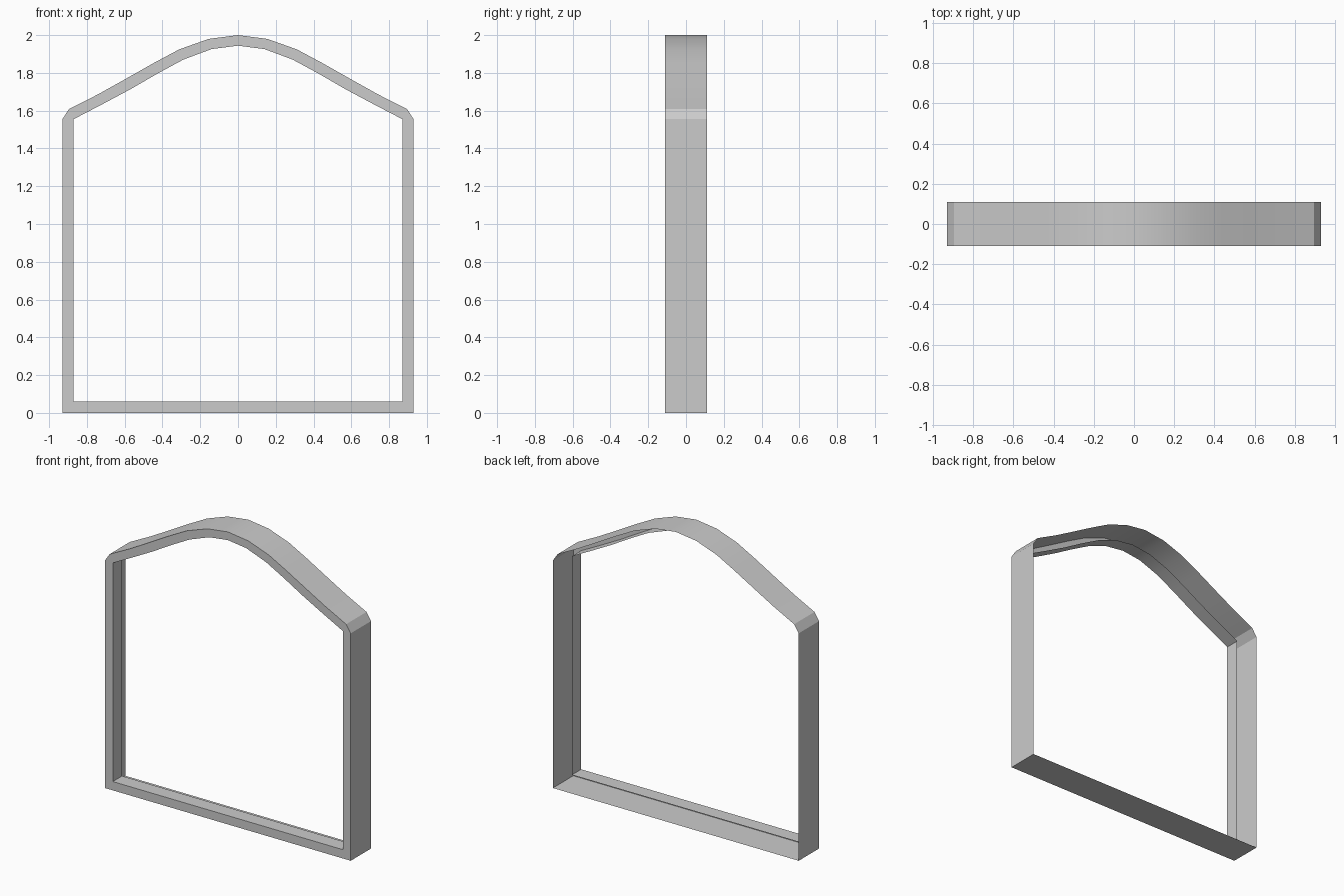
import bpy
import bmesh
import math

cube = bpy.data.objects.get("Cube")
if cube:
    bpy.data.objects.remove(cube, do_unlink=True)

FRONT, LIP, BACK = -0.11, -0.01, 0.11

# Right half of the outline, bottom to top, as (x, z) pairs: outer edge, inner edge
half = [
    ((0.93, 0.0), (0.87, 0.06)),
    ((0.93, 1.555), (0.87, 1.555)),
    ((0.895, 1.608), (0.87, 1.555)),
    ((0.74, 1.687), (0.72, 1.633)),
    ((0.595, 1.768), (0.57, 1.713)),
    ((0.445, 1.853), (0.425, 1.797)),
    ((0.31, 1.925), (0.29, 1.87)),
    ((0.155, 1.98), (0.14, 1.926)),
]
apex = [((0.0, 2.0), (0.0, 1.944))]


def flip(pair):
    return tuple((-x, z) for x, z in pair)


outline = half + apex + [flip(p) for p in reversed(half)]
count = len(outline)

bm = bmesh.new()


def ring(side, y):
    """Loop of vertices along the outer (0) or inner (1) edge at depth y."""
    found = {}
    loop = []
    for pair in outline:
        x, z = pair[side]
        if (x, z) not in found:
            found[(x, z)] = bm.verts.new((x, y, z))
        loop.append(found[(x, z)])
    return loop


def band(a, b):
    """Bridge two loops, skipping collapsed corners."""
    for i in range(count):
        j = (i + 1) % count
        corners = list(dict.fromkeys([a[i], b[i], b[j], a[j]]))
        if len(corners) > 2:
            bm.faces.new(corners)


# Open-backed shell: full-depth rim, front face, shallow inner lip
rim_back = ring(0, BACK)
rim_front = ring(0, FRONT)
lip_front = ring(1, FRONT)
lip_back = ring(1, LIP)
band(rim_front, rim_back)
band(lip_front, rim_front)
band(lip_back, lip_front)

mesh = bpy.data.meshes.new("arched_frame")
bm.to_mesh(mesh)
bm.free()
frame = bpy.data.objects.new("arched_frame", mesh)
bpy.context.collection.objects.link(frame)

# Plain grey finish
grey = bpy.data.materials.new("light_grey")
grey.use_nodes = True
colour = (0.6, 0.6, 0.6, 1.0)
grey.diffuse_color = colour
grey.node_tree.nodes["Principled BSDF"].inputs["Base Color"].default_value = colour
mesh.materials.append(grey)

# Smooth arch, crisp corners
bpy.ops.object.select_all(action='DESELECT')
frame.select_set(True)
bpy.context.view_layer.objects.active = frame
bpy.ops.object.shade_smooth_by_angle(angle=math.radians(22))
